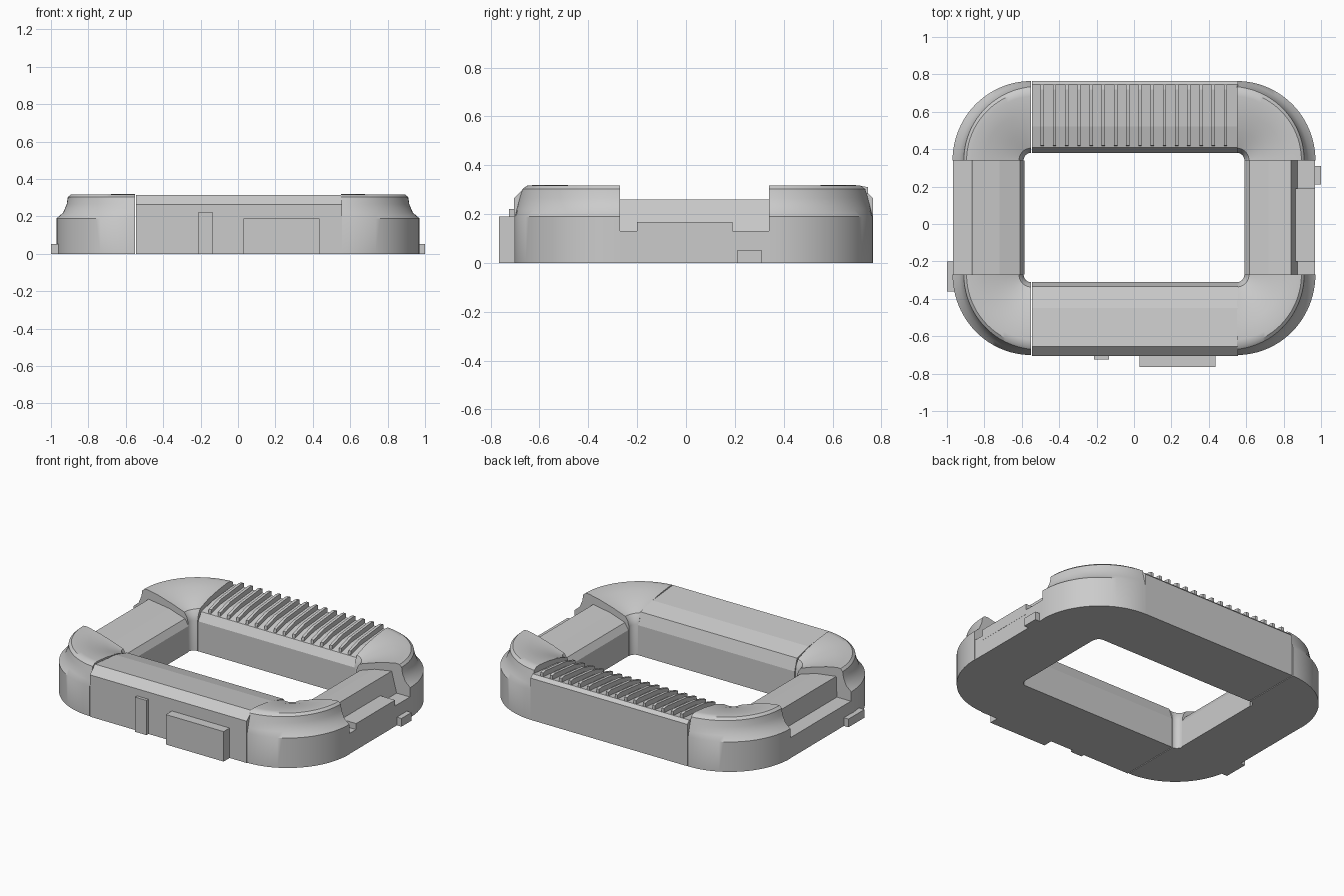
import bpy, bmesh
from math import sin, cos, pi

if "Cube" in bpy.data.objects:
    bpy.data.objects.remove(bpy.data.objects["Cube"])


def finish(name, bm):
    bmesh.ops.recalc_face_normals(bm, faces=bm.faces)
    me = bpy.data.meshes.new(name)
    bm.to_mesh(me)
    bm.free()
    ob = bpy.data.objects.new(name, me)
    bpy.context.collection.objects.link(ob)
    return ob


def loft(name, rings):
    """Closed solid through a list of equal-length sections."""
    bm = bmesh.new()
    vs = [[bm.verts.new(p) for p in r] for r in rings]
    n = len(vs[0])
    for a, b in zip(vs, vs[1:]):
        for i in range(n):
            j = (i + 1) % n
            bm.faces.new((a[i], a[j], b[j], b[i]))
    bm.faces.new(vs[0])
    bm.faces.new(vs[-1][::-1])
    return finish(name, bm)


def bar_x(name, prof, x0, x1):
    return loft(name, [[(x, y, z) for y, z in prof] for x in (x0, x1)])


def bar_y(name, prof, y0, y1):
    return loft(name, [[(x, y, z) for x, z in prof] for y in (y0, y1)])


def block(name, x0, x1, y0, y1, z0, z1):
    return bar_x(name, [(y0, z0), (y1, z0), (y1, z1), (y0, z1)], x0, x1)


CX, FRONT, BACK = 0.55, -0.27, 0.34   # corner arc centres

# rounded corners: cross-section (radius, height) blends from side to front/back
side = [(.04, 0), (.04, .19), (.048, .22), (.065, .245), (.15, .275), (.25, .304), (.32, .318),
        (.345, .317), (.36, .303), (.366, .265), (.385, .22), (.42, .19), (.42, 0)]
end = [(.04, 0), (.04, .19), (.048, .225), (.065, .26), (.15, .29), (.25, .309), (.34, .319),
       (.37, .317), (.39, .303), (.40, .27), (.413, .22), (.42, .19), (.42, 0)]
STEPS = 24
for sx, xn in ((-1, "left"), (1, "right")):
    for sy, cy, ry, yn in ((-1, FRONT, 1.025, "front"), (1, BACK, 1.01, "back")):
        rings = []
        for k in range(STEPS + 1):
            t = k / STEPS
            a = t * pi / 2
            w = t ** 2
            ring = []
            for (r0, z0), (r1, z1) in zip(side, end):
                r, z = r0 + (r1 - r0) * w, z0 + (z1 - z0) * w
                ring.append((sx * (CX + r * cos(a)), cy + sy * ry * r * sin(a), z))
            rings.append(ring)
        ob = loft(f"corner_{yn}_{xn}", rings)
        bpy.context.view_layer.objects.active = ob
        ob.select_set(True)
        bpy.ops.object.shade_smooth_by_angle(angle=0.6)
        ob.select_set(False)

# front bar with chamfered outer edge
bar_x("front_bar", [(-.31, 0), (-.31, .19), (-.335, .265), (-.45, .295), (-.655, .314),
                    (-.705, .265), (-.705, 0)], -.545, .555)

# back bar and its grip ribs
bar_x("back_bar", [(.38, 0), (.38, .19), (.41, .24), (.52, .266), (.745, .285),
                   (.765, .265), (.765, 0)], -.545, .555)
for i in range(16):
    x = -.49 + i * .0653
    bar_x(f"grip_rib_{i + 1}", [(.415, .23), (.42, .265), (.52, .295), (.72, .315),
                                (.745, .31), (.745, .27)], x - .009, x + .009)

# lowered side bars with outer ledges
bar_y("left_bar", [(-.585, 0), (-.585, .165), (-.61, .205), (-.72, .24), (-.865, .26),
                   (-.87, .13), (-.968, .13), (-.968, 0)], FRONT, BACK)
bar_y("right_bar", [(.592, 0), (.592, .165), (.618, .205), (.72, .24), (.84, .26),
                    (.875, .13), (.968, .13), (.968, 0)], FRONT, BACK)
block("right_ledge_pad", .85, .969, -.2, .19, .1, .168)

# small tabs on the outer walls
block("right_tab", .96, 1.0, .21, .31, 0, .052)
block("left_tab", -1.0, -.93, -.36, -.2, 0, .052)
block("front_panel", .03, .435, -.765, -.70, 0, .19)
block("front_strip", -.215, -.135, -.725, -.70, 0, .22)
